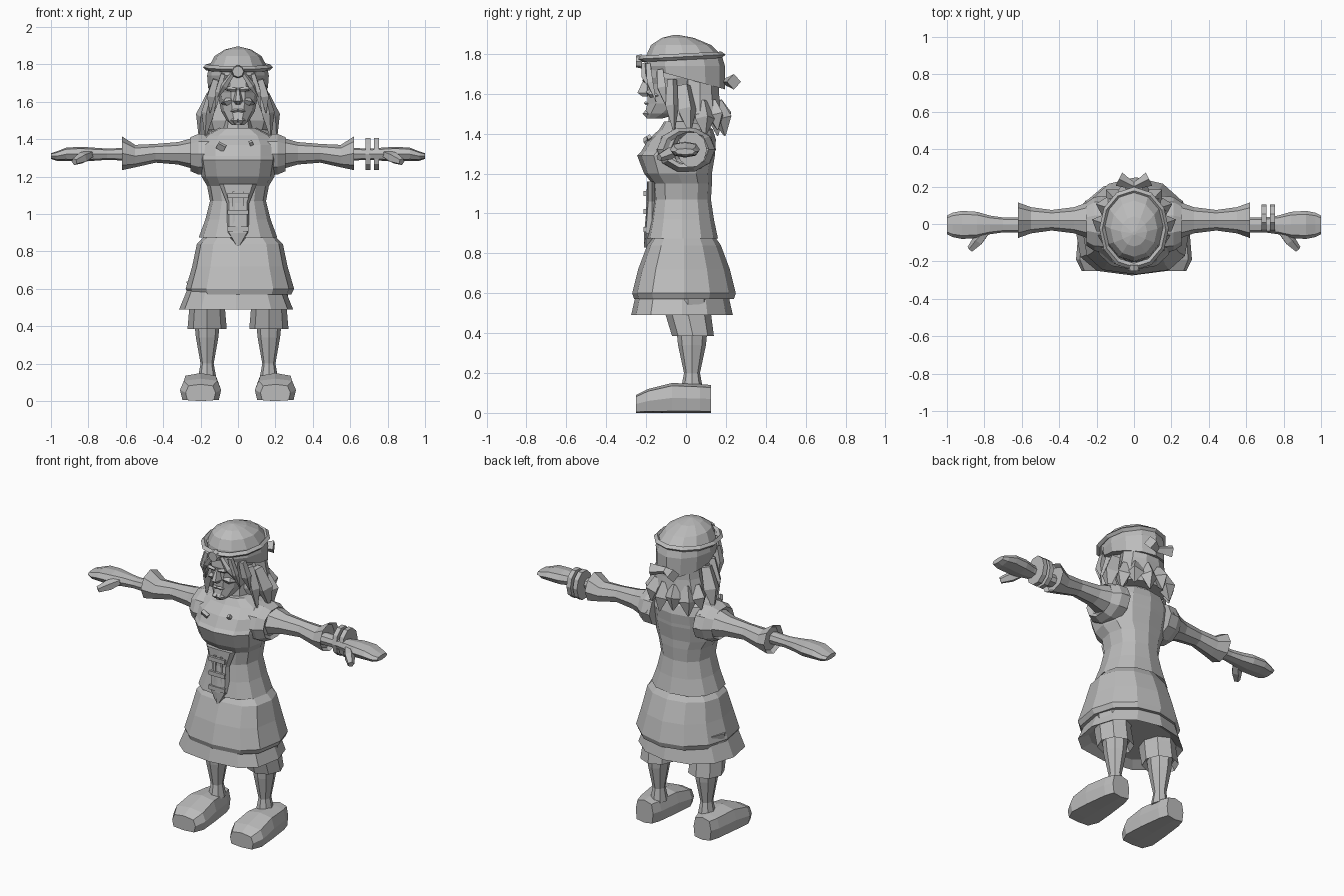
import bpy, bmesh, math
from mathutils import Vector

cube = bpy.data.objects.get("Cube")
if cube:
    bpy.data.objects.remove(cube)

clay = bpy.data.materials.new("plain grey")
clay.use_nodes = True
clay.diffuse_color = (.5, .5, .5, 1)
clay.node_tree.nodes["Principled BSDF"].inputs["Base Color"].default_value = clay.diffuse_color


def finish(obj, name, mirror=False):
    """Name and colour a part, and repeat it on the other side if asked."""
    obj.name = name
    obj.data.materials.append(clay)
    if mirror:
        obj.modifiers.new("Mirror", "MIRROR").use_mirror_merge = False
    return obj


def skin(name, rings, mirror):
    """Join rings of points into a closed, flat-shaded body."""
    bm = bmesh.new()
    loops = [[bm.verts.new(point) for point in ring] for ring in rings]
    for low, high in zip(loops, loops[1:]):
        for i in range(len(low)):
            bm.faces.new((low[i - 1], low[i], high[i], high[i - 1]))
    bm.faces.new(loops[0])
    bm.faces.new(loops[-1])
    bmesh.ops.recalc_face_normals(bm, faces=bm.faces)
    mesh = bpy.data.meshes.new(name)
    bm.to_mesh(mesh)
    bm.free()
    obj = bpy.data.objects.new(name, mesh)
    bpy.context.collection.objects.link(obj)
    return finish(obj, name, mirror)


def power(value, exponent):
    return math.copysign(abs(value) ** exponent, value)


def loft(name, axis, centre, sections, sides=10, front=1, back=1,
         fold=False, tilt=0, mirror=False):
    """Sections: position on the axis, half width, half depth, optional shift.

    front and back square off the two halves, fold turns the last edge
    inwards like a hem, and tilt slopes the first section.
    """
    sections = [(pos, w, d, sum(shift)) for pos, w, d, *shift in sections]
    if fold:
        (before, *_), (pos, w, d, shift) = sections[-2:]
        sections.append((pos + (before - pos) * .3, w * .8, d * .8, shift))
    rings = []
    for pos, w, d, shift in sections:
        ring = []
        for i in range(sides):
            angle = math.tau * i / sides
            c, s = math.cos(angle), math.sin(angle)
            shape = front if s < 0 else back
            u = centre[0] + w * power(c, shape)
            rise = d * power(s, shape)
            v = centre[1] + shift + rise
            along = pos if rings else pos + tilt * rise
            ring.append({"X": (along, u, v), "Y": (u, along, v), "Z": (u, v, along)}[axis])
        rings.append(ring)
    return skin(name, rings, mirror)


def strand(name, start, end, width, tip=.1, bulge=.06, sides=4, mirror=True):
    """Tapered lock from start to end, bowed away from the body's axis."""
    start, end = Vector(start), Vector(end)
    middle = (start + end) / 2
    middle += Vector((middle.x, middle.y, 0)) * bulge
    turn = (end - start).to_track_quat("Z", "Y")
    rings = []
    for point, radius in ((start, width * .7), (middle, width), (end, width * tip)):
        corners = [math.tau * k / sides for k in range(sides)]
        rings.append([point + turn @ Vector((math.cos(a), math.sin(a), 0)) * radius
                      for a in corners])
    return skin(name, rings, mirror)


def block(name, place, size, turn=(0, 0, 0), mirror=False):
    """Small box; mirrored ones are copied to the other side."""
    for side in (1, -1) if mirror else (1,):
        bpy.ops.mesh.primitive_cube_add(size=1, rotation=turn,
                                        location=(place[0] * side, place[1], place[2]))
        bpy.context.object.scale = size
        finish(bpy.context.object, name)


# Skirts with folded hems
loft("overskirt", "Z", (.01, -.01), [(.92, .15, .13), (.84, .23, .185), (.72, .255, .23),
                                    (.6, .29, .26), (.57, .275, .25)],
     sides=12, front=.7, fold=True)
loft("underskirt", "Z", (-.01, -.02), [(.6, .26, .23), (.49, .305, .255)],
     sides=12, front=.7, fold=True)

# Bodice with overhanging peplum, pinched waist, bust step and sloping shoulders
loft("bodice", "Z", (0, -.02), [(.92, .15, .13), (.875, .21, .18), (.97, .175, .16),
                                (1.07, .15, .145), (1.15, .165, .15), (1.2, .195, .17, -.02),
                                (1.29, .21, .195, -.03), (1.31, .21, .185, -.02),
                                (1.37, .21, .17), (1.42, .18, .135, .02), (1.46, .1, .1, .01)],
     sides=12, front=.8, back=.9, tilt=.1)
loft("stomacher", "Z", (0, -.17), [(.83, .01, .04), (.9, .06, .04), (1.06, .06, .025),
                                   (1.16, .1, .025)], sides=8, front=.7)
loft("neck", "Z", (0, -.01), [(1.4, .085, .085), (1.55, .07, .07)], sides=8)

# Front lacing and collar clasps
for z in (1.1, 1.01, .92):
    block("lacing_bar", (0, -.205, z), (.11, .015, .026))
block("lacing_strap", (.022, -.195, 1), (.014, .012, .24), mirror=True)
block("large_clasp", (-.09, -.195, 1.36), (.045, .02, .035), turn=(.6, .5, 0))
block("small_clasp", (.07, -.185, 1.38), (.02, .02, .02), turn=(.6, -.4, 0))

# Arms with flared cuffs and shoulder trims
loft("sleeve", "X", (.02, 1.325), [(.17, .13, .1), (.25, .095, .08), (.32, .07, .06),
                                   (.44, .055, .05), (.55, .07, .06, -.015), (.62, .095, .09)],
     sides=8, fold=True, mirror=True)
loft("shoulder_trim", "X", (0, 1.32), [(.15, .15, .115), (.21, .145, .115), (.255, .115, .095)],
     fold=True, mirror=True)
loft("hand", "X", (-.005, 1.32), [(.58, .04, .035), (.7, .04, .03), (.77, .05, .035),
                                  (.84, .07, .04), (.92, .075, .035), (.97, .065, .025, -.01),
                                  (1, .05, .015, -.01)], sides=8, front=.8, back=.8, mirror=True)
strand("thumb", (.79, -.04, 1.32), (.875, -.135, 1.28), .032, tip=.6, bulge=0, sides=5)

# Bracelets on the left wrist
for x in (.695, .74):
    loft("bracelet", "X", (.03, 1.32), [(x - .014, .075, .09), (x + .014, .075, .09)])

# Breeches, lower legs and flat-soled shoes
loft("breeches", "Z", (.165, .01), [(.64, .11, .11), (.5, .095, .115), (.385, .105, .105, .025)],
     sides=8, fold=True, mirror=True)
loft("lower_leg", "Z", (.165, .03), [(.44, .07, .08), (.34, .06, .07), (.2, .035, .04),
                                     (.12, .05, .055)], sides=8, mirror=True)
shoe = [(.125, .06, .07), (.07, .08, .072), (-.07, .1, .075), (-.19, .11, .06), (-.25, .08, .045)]
loft("shoe", "Y", (.2, 0), [(y, width, height, height) for y, width, height in shoe],
     sides=8, front=.35, back=.6, mirror=True)

# Head and face
loft("head", "Z", (0, -.05), [(1.475, .03, .04, -.11), (1.5, .06, .09, -.07),
                              (1.55, .09, .13, -.02), (1.65, .11, .15), (1.68, .12, .16),
                              (1.76, .12, .15)], front=.9)
loft("nose", "Z", (0, -.2), [(1.585, .012, .02), (1.605, .026, .05), (1.67, .01, .015)], sides=6)
strand("brow", (.01, -.21, 1.665), (.09, -.18, 1.675), .013)
strand("cheek", (.03, -.19, 1.61), (.09, -.14, 1.59), .02)
strand("lips", (0, -.205, 1.555), (.04, -.19, 1.55), .01, bulge=.02)
strand("chin", (0, -.205, 1.5), (.04, -.19, 1.5), .018, bulge=.02)

# Hair around the face
strand("temple_lock", (.12, -.13, 1.72), (.15, -.1, 1.54), .03)
strand("front_lock", (.13, -.07, 1.67), (.175, -.06, 1.41), .035)
strand("side_lock", (.135, -.01, 1.64), (.205, .02, 1.4), .05)
strand("fringe_lock", (.03, -.21, 1.75), (.11, -.18, 1.62), .018)
strand("brow_lock", (.08, -.19, 1.75), (.12, -.15, 1.56), .022)

# Back hair ending in a jagged row of tips
loft("back_hair", "Z", (0, .07), [(1.7, .13, .1), (1.6, .145, .1), (1.5, .175, .115),
                                  (1.45, .16, .1)])
tips = 6
for i in range(tips):
    angle = math.pi * (i + .5) / tips
    c, s = math.cos(angle), math.sin(angle)
    strand("hair_tip", (.13 * c, .06 + .09 * s, 1.56),
           (.18 * c, .06 + .14 * s, 1.39 + .03 * (i % 2)), .05, mirror=False)

# Cap with sloping rim, headband, medallion and bow
loft("cap", "Z", (0, -.01), [(1.675, .16, .195, .01), (1.74, .165, .2, .005), (1.79, .155, .19),
                             (1.845, .125, .15, -.015), (1.88, .07, .08, -.03),
                             (1.895, .01, .01, -.04)], sides=12, tilt=-.27)
bpy.ops.mesh.primitive_torus_add(location=(0, -.025, 1.785), rotation=(.05, 0, 0),
                                 major_radius=.17, minor_radius=.016,
                                 major_segments=12, minor_segments=4)
bpy.context.object.scale.y = 1.2
finish(bpy.context.object, "headband")
loft("medallion", "Y", (0, 1.762), [(-.25, .03, .03), (-.22, .036, .036)], sides=8)
strand("bow_loop", (0, .2, 1.66), (.08, .24, 1.66), .028, tip=1.4, bulge=0)
